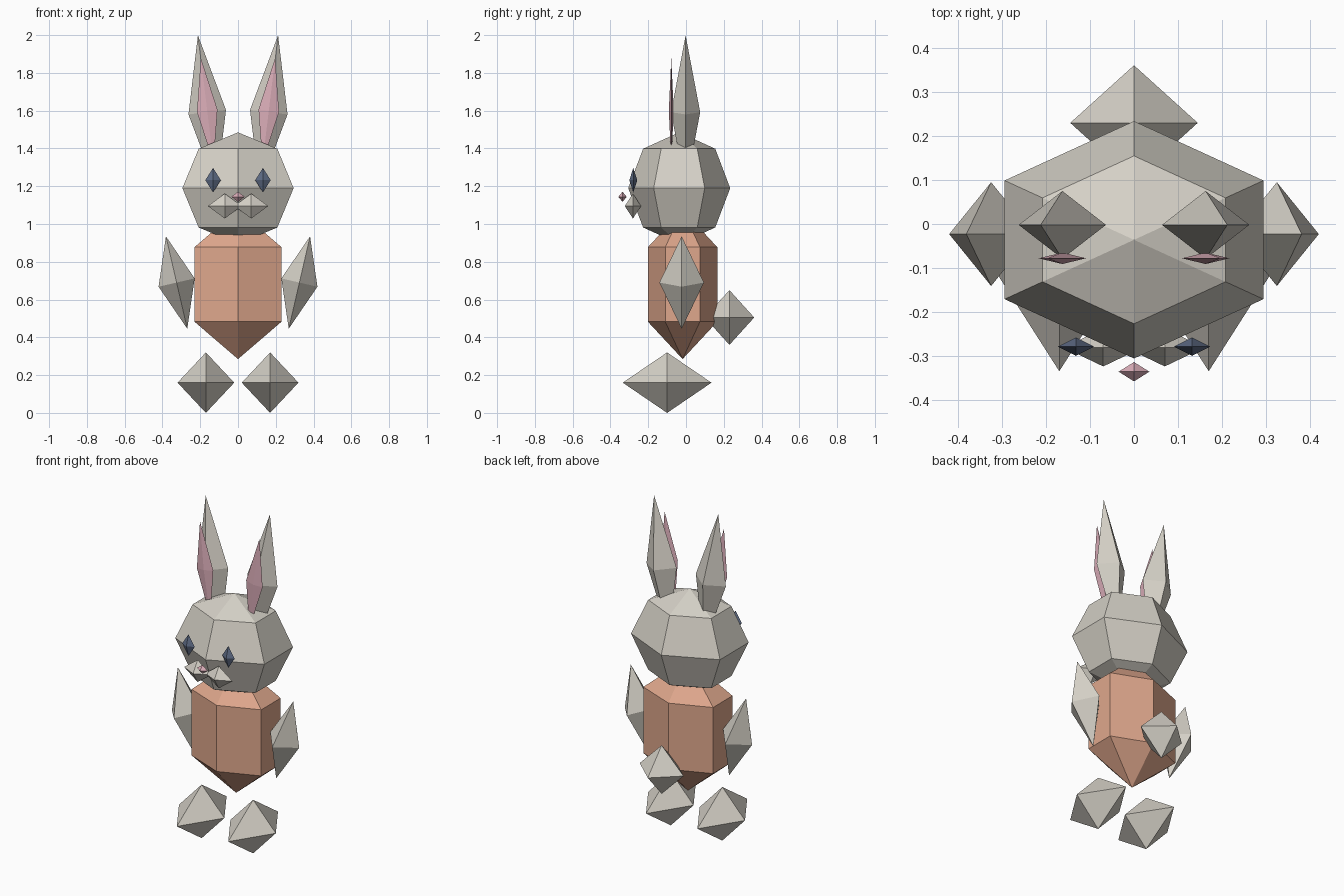
import bpy
import bmesh
from math import pi, sin, cos, radians
from mathutils import Matrix, Vector

if "Cube" in bpy.data.objects:
    bpy.data.objects.remove(bpy.data.objects["Cube"])


def material(name, rgb):
    m = bpy.data.materials.new(name)
    m.diffuse_color = (*rgb, 1.0)
    m.use_nodes = True
    m.node_tree.nodes["Principled BSDF"].inputs["Base Color"].default_value = m.diffuse_color
    return m


FUR = material("warm grey fur", (0.66, 0.63, 0.565))
SHIRT = material("peach body", (0.74, 0.39, 0.265))
PINK = material("soft pink", (0.71, 0.42, 0.485))
EYE = material("slate blue", (0.11, 0.145, 0.23))


def gem(name, mat, centre, radii, segments=4, rings=2, tilt=0.0):
    """Faceted ball with a corner facing front; tilt leans its top towards +x."""
    bm = bmesh.new()
    top = bm.verts.new((0, 0, 1))
    bottom = bm.verts.new((0, 0, -1))
    loops = []
    for r in range(1, rings):
        lat = pi * r / rings
        loops.append([bm.verts.new((sin(lat) * cos(pi / 2 + 2 * pi * k / segments),
                                    sin(lat) * sin(pi / 2 + 2 * pi * k / segments),
                                    cos(lat))) for k in range(segments)])
    for k in range(segments):
        n = (k + 1) % segments
        bm.faces.new((top, loops[0][k], loops[0][n]))
        bm.faces.new((bottom, loops[-1][n], loops[-1][k]))
        for a, b in zip(loops, loops[1:]):
            bm.faces.new((a[k], b[k], b[n], a[n]))
    bm.transform(Matrix.Translation(Vector(centre))
                 @ Matrix.Rotation(radians(tilt), 4, 'Y')
                 @ Matrix.Diagonal((*radii, 1.0)))
    bmesh.ops.recalc_face_normals(bm, faces=bm.faces)
    mesh = bpy.data.meshes.new(name)
    bm.to_mesh(mesh)
    bm.free()
    mesh.materials.append(mat)
    obj = bpy.data.objects.new(name, mesh)
    bpy.context.collection.objects.link(obj)
    return obj


def pair(name, mat, centre, radii, tilt=0.0):
    """Left and right copies mirrored across x = 0."""
    x, y, z = centre
    for side, s in (("right", 1), ("left", -1)):
        gem(f"{side}_{name}", mat, (s * x, y, z), radii, tilt=s * tilt)


# Head and body
gem("head", FUR, (0, -0.036, 1.19), (0.34, 0.27, 0.295), segments=6, rings=4)
gem("body", SHIRT, (0, -0.018, 0.68), (0.307, 0.212, 0.395), segments=6, rings=3)

# Limbs and tail
pair("arm", FUR, (0.325, -0.023, 0.69), (0.098, 0.118, 0.251), tilt=13)
pair("foot", FUR, (0.17, -0.10, 0.16), (0.15, 0.235, 0.16))
gem("tail", FUR, (0, 0.23, 0.505), (0.145, 0.131, 0.145))

# Ears with pink linings
pair("ear", FUR, (0.163, -0.002, 1.592), (0.10, 0.077, 0.41), tilt=6.9)
pair("inner_ear", PINK, (0.163, -0.078, 1.60), (0.0545, 0.013, 0.28), tilt=6.9)

# Face
pair("eye", EYE, (0.132, -0.279, 1.232), (0.041, 0.021, 0.065))
pair("muzzle", FUR, (0.07, -0.281, 1.095), (0.09, 0.043, 0.066))
gem("nose", PINK, (0, -0.336, 1.144), (0.035, 0.022, 0.027))
